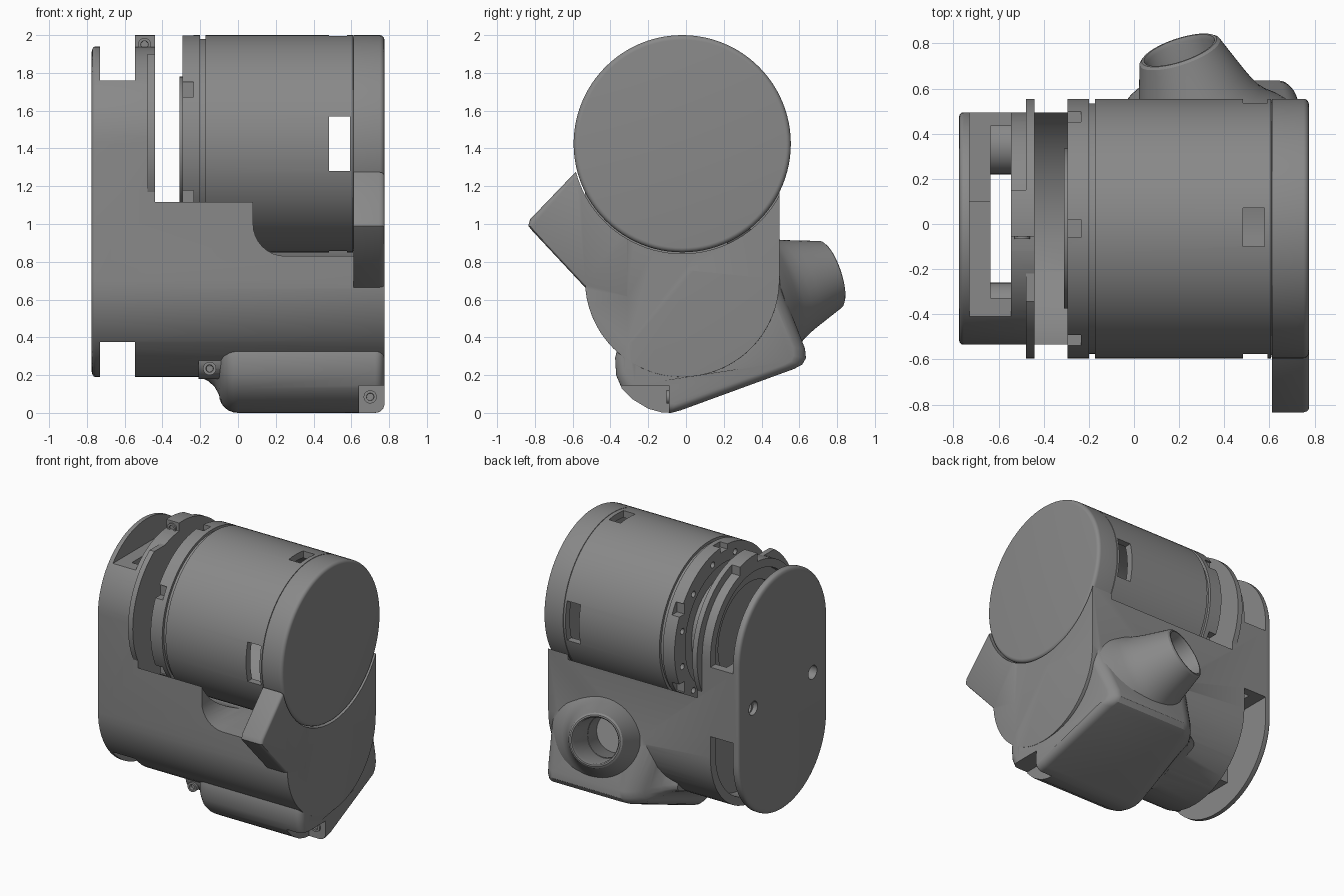
import bpy, bmesh, math
from mathutils import Vector

if "Cube" in bpy.data.objects:
    bpy.data.objects.remove(bpy.data.objects["Cube"])

CY, CZ, BZ = -0.02, 1.425, 0.705      # drum centre and lower centre of the housing
AX = Vector((1, 0, 0))


def finish(name, bm):
    bmesh.ops.remove_doubles(bm, verts=bm.verts, dist=1e-5)
    bmesh.ops.recalc_face_normals(bm, faces=bm.faces)
    me = bpy.data.meshes.new(name)
    bm.to_mesh(me)
    bm.free()
    ob = bpy.data.objects.new(name, me)
    bpy.context.collection.objects.link(ob)
    return ob


def lathe(name, prof, origin, axis=AX, seg=96):
    """Revolve a closed (distance, radius) profile about an axis."""
    bm = bmesh.new()
    q = axis.to_track_quat('Z', 'Y')
    rings = []
    for i in range(seg):
        a = math.tau * i / seg
        rings.append([bm.verts.new(Vector(origin) + q @ Vector((r * math.cos(a), r * math.sin(a), t)))
                      for t, r in prof])
    n = len(prof)
    for i in range(seg):
        A, B = rings[i], rings[(i + 1) % seg]
        for j in range(n):
            k = (j + 1) % n
            if prof[j][1] == 0 and prof[k][1] == 0:
                continue
            bm.faces.new((A[j], A[k], B[k], B[j]))
    return finish(name, bm)


def rod(name, x0, x1, r, y, z, seg=24):
    return lathe(name, [(x0, 0), (x0, r), (x1, r), (x1, 0)], (0, y, z), AX, seg)


def loft(name, pts, stations, centre=(0, 0), axis='x', warp=None):
    """Stack scaled copies of a 2D outline along x or y."""
    bm = bmesh.new()
    rows = []
    for t, s in stations:
        row = []
        for a, b in pts:
            a, b = centre[0] + (a - centre[0]) * s, centre[1] + (b - centre[1]) * s
            co = Vector((t, a, b)) if axis == 'x' else Vector((a, t, b))
            row.append(bm.verts.new(warp(co) if warp else co))
        rows.append(row)
    n = len(pts)
    for A, B in zip(rows, rows[1:]):
        for j in range(n):
            bm.faces.new((A[j], A[(j + 1) % n], B[(j + 1) % n], B[j]))
    bm.faces.new(rows[0])
    bm.faces.new(rows[-1][::-1])
    return finish(name, bm)


def rounded(x0, x1, r0, r1, size, n=6):
    """Stations giving rounded ends."""
    q = [math.pi / 2 * k / n for k in range(n + 1)]
    start = [(x0 + r0 * (1 - math.cos(a)), 1 - r0 * (1 - math.sin(a)) / size) for a in q]
    end = [(x1 - r1 * (1 - math.cos(a)), 1 - r1 * (1 - math.sin(a)) / size) for a in reversed(q)]
    return start + end


def box(x0, x1, y0, y1, z0, z1):
    return loft("block", [(y0, z0), (y1, z0), (y1, z1), (y0, z1)], [(x0, 1), (x1, 1)])


def boolean(ob, other, op='DIFFERENCE'):
    m = ob.modifiers.new("b", 'BOOLEAN')
    m.object, m.operation, m.solver = other, op, 'EXACT'
    bpy.context.view_layer.objects.active = ob
    bpy.ops.object.modifier_apply(modifier=m.name)
    bpy.data.objects.remove(other)


def stadium(r, n=32):
    top = [(CY + r * math.cos(math.pi * i / n), CZ + r * math.sin(math.pi * i / n)) for i in range(n + 1)]
    bot = [(CY - r * math.cos(math.pi * i / n), BZ - r * math.sin(math.pi * i / n)) for i in range(n + 1)]
    return top + bot


# Main housing: long stadium plus tilted lower box that flares out of it
body = loft("housing", stadium(0.515), rounded(-0.775, 0.775, 0.02, 0.001, 0.515, 4), (CY, 1.065))


def taper(v):
    f = min(max((v.y - 0.42) / 0.21, 0), 1)
    v.x += f * (0.1 if v.x < 0.3 else -0.08)
    return v


lower = [(-0.36, 0.36), (-0.375, 0.29), (-0.37, 0.2), (-0.34, 0.13), (-0.28, 0.07), (-0.2, 0.022),
         (-0.13, 0.003), (-0.08, 0), (-0.03, 0.013), (0.57, 0.232), (0.615, 0.255), (0.635, 0.29),
         (0.63, 0.34), (0.51, 0.65), (0.485, 0.78), (0, 0.8)]
flare = [(-0.2, 0.53), (-0.16, 0.575), (-0.125, 0.65)]
boolean(body, loft("lower_box", lower, flare + rounded(-0.1, 0.7755, 0.1, 0.05, 0.42),
                   (0.1, 0.4), warp=taper), 'UNION')
boolean(body, rod("boss", -0.21, 0.0, 0.11, -0.2, 0.29), 'UNION')

# Front opening below the drum, with a rounded corner
step = [(0.08, 1.4)] + [(0.25 - 0.17 * math.cos(a), 1.0 - 0.17 * math.sin(a))
                        for a in [math.pi / 2 * k / 8 for k in range(9)]] + [(0.612, 0.83), (0.612, 1.4)]
boolean(body, loft("step_cut", step, [(-1, 1), (-0.05, 1)], axis='y'))

# Side arm beside the end cap
arm = [(-0.815, 0.965), (-0.835, 0.99), (-0.825, 1.025), (-0.585, 1.275), (-0.3, 1.2), (-0.3, 0.6), (-0.535, 0.665)]
boolean(body, loft("arm", arm, rounded(0.612, 0.776, 0.002, 0.03, 0.5, 4), (-0.5, 0.9)), 'UNION')

# Cradle for the drum, inner cavity and side slots of the left end
boolean(body, rod("cradle_cut", -0.44, 0.612, 0.6, CY, CZ, 96))
boolean(body, rod("cap_cut", 0.5, 1, 0.582, CY, CZ, 96))
boolean(body, loft("cavity_cut", stadium(0.455), [(-0.635, 1), (-0.44, 1)]))
for y0, z0, z1 in [(-1, 1.76, 3), (0.1, 1.37, 3), (-1, -1, 0.375), (0.1, -1, 0.86)]:
    boolean(body, box(-0.73, -0.545, y0, 1, z0, z1))
boolean(body, box(0.64, 1, -1, -0.09, -1, 0.145))

# Screw holes and tubes in the left plate
for s in (-1, 1):
    boolean(body, rod("plate_hole", -1, -0.6, 0.05, CY + s * 0.345, 1.065))
    lathe("screw_tube", [(-0.74, 0.05), (-0.74, 0.125), (-0.47, 0.125), (-0.47, 0.05)],
          (0, CY + s * 0.365, 1.065), AX, 32)

# Angled nozzle at the back
nose = Vector((-0.3, 0.9, 0.3)).normalized()
base = Vector((0.2, 0.77, 0.735)) - 0.4 * nose
boolean(body, lathe("nozzle_bore", [(-0.15, 0), (-0.15, 0.145), (0.3, 0.145), (0.3, 0)], base, nose, 48))
lathe("nozzle", [(-0.02, 0.145), (-0.02, 0.41), (0.04, 0.36), (0.08, 0.318), (0.12, 0.288), (0.17, 0.264),
                 (0.22, 0.245), (0.36, 0.197), (0.39, 0.187), (0.4, 0.174), (0.4, 0.164), (0.38, 0.155)],
      base, nose, 64)

# Split clamp flange with its bolt block and inner web
flange = lathe("clamp_flange", [(-0.478, 0.45), (-0.478, 0.575), (-0.44, 0.575), (-0.44, 0.45)], (0, CY, CZ))
boolean(flange, box(-1, 1, -1, 1, -1, 1.13))
boolean(flange, box(-1, 1, -0.35, -0.055, 1.9, 3))
lathe("inner_web", [(-0.5, 0.36), (-0.5, 0.48), (-0.465, 0.48), (-0.465, 0.36)], (0, CY, CZ))
block = box(-0.545, -0.441, -0.055, 0.15, 1.9, 2.1)
block.name = "bolt_block"
boolean(block, rod("trim", -1, 0, 0.575, CY, CZ, 96), 'INTERSECT')

# Front-facing bolts
for x, y, z in [(-0.495, -0.055, 1.95), (-0.15, -0.31, 0.235), (0.7, -0.09, 0.085)]:
    lathe("bolt", [(-0.04, 0), (-0.04, 0.035), (0.012, 0.035), (0.012, 0.02), (-0.01, 0.018), (-0.01, 0)],
          (x, y, z), Vector((0, -1, 0)), 24)

# Drum shell with four windows
drum = lathe("drum", [(-0.172, 0.525), (-0.172, 0.575), (0.608, 0.575), (0.608, 0.525)], (0, CY, CZ))
boolean(drum, box(0.482, 0.592, -1, 1, 1.28, 1.57))
boolean(drum, box(0.482, 0.578, -0.1, 0.07, 0, 3))

# End cap with a rounded rim
rim = [(0.75 + 0.025 * math.sin(a), 0.55 + 0.025 * math.cos(a)) for a in [math.pi / 2 * k / 6 for k in range(7)]]
lathe("end_cap", [(0.6, 0), (0.6, 0.53), (0.612, 0.575)] + rim + [(0.775, 0)], (0, CY, CZ))

# Left end of the drum: groove, notched ring, hub disc
ring = lathe("end_ring", [(-0.31, 0), (-0.31, 0.355), (-0.28, 0.355), (-0.28, 0.45), (-0.295, 0.45),
                          (-0.295, 0.575), (-0.2, 0.575), (-0.2, 0.555), (-0.16, 0.555), (-0.16, 0)], (0, CY, CZ))
for i in range(6):
    a = math.radians(30 + 60 * i)
    y, z = CY + 0.575 * math.cos(a), CZ + 0.575 * math.sin(a)
    boolean(ring, box(-0.4, -0.235, y - 0.04, y + 0.04, z - 0.04, z + 0.04))
for i in range(12):
    a = math.radians(15 + 30 * i)
    boolean(ring, rod("ring_hole", -0.4, -0.22, 0.022, CY + 0.5 * math.cos(a), CZ + 0.5 * math.sin(a), 16))

# Dark grey material and smooth shading with sharp edges kept
grey = bpy.data.materials.new("dark_grey")
grey.diffuse_color = (0.25, 0.25, 0.25, 1)
grey.use_nodes = True
grey.node_tree.nodes["Principled BSDF"].inputs["Base Color"].default_value = grey.diffuse_color
for ob in bpy.context.scene.objects:
    ob.data.materials.clear()
    ob.data.materials.append(grey)
    bpy.ops.object.select_all(action='DESELECT')
    ob.select_set(True)
    bpy.context.view_layer.objects.active = ob
    bpy.ops.object.shade_smooth_by_angle(angle=math.radians(32))
